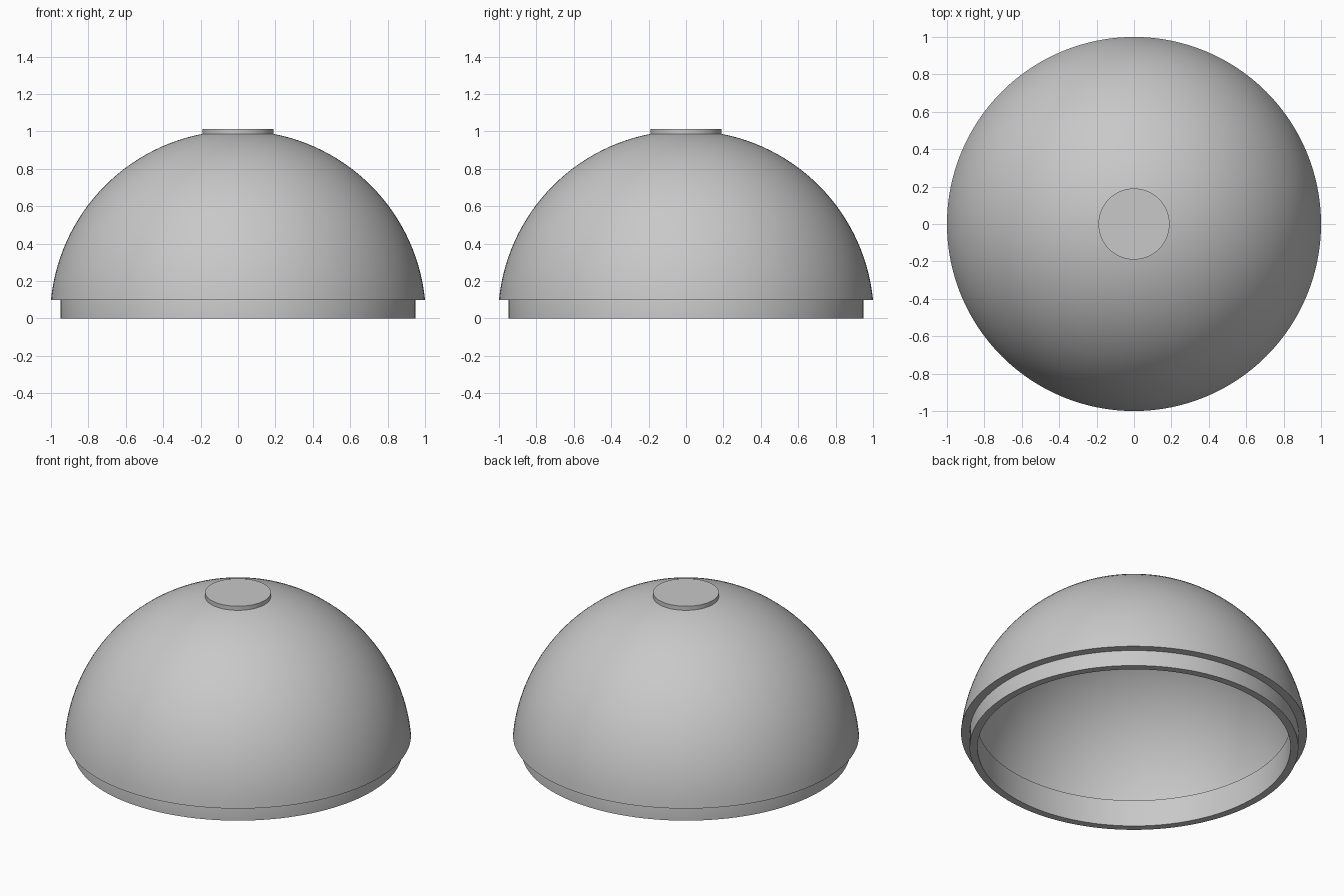
import bpy, bmesh
from math import sin, cos, asin, radians, pi

cube = bpy.data.objects.get("Cube")
if cube:
    bpy.data.objects.remove(cube, do_unlink=True)

# One plain grey for the whole piece
grey = bpy.data.materials.new("light_grey")
grey.use_nodes = True
colour = (0.58, 0.58, 0.58, 1)
grey.diffuse_color = colour
grey.node_tree.nodes["Principled BSDF"].inputs["Base Color"].default_value = colour

SEGMENTS = 128


def lathe(name, profile, closed=False):
    """Spin a list of (radius, height) points around the z axis."""
    bm = bmesh.new()
    verts = [bm.verts.new((r, 0, z)) for r, z in profile]
    edges = [bm.edges.new(pair) for pair in zip(verts, verts[1:])]
    if closed:
        edges.append(bm.edges.new((verts[-1], verts[0])))
    bmesh.ops.spin(bm, geom=verts + edges, cent=(0, 0, 0), axis=(0, 0, 1),
                   angle=2 * pi, steps=SEGMENTS, use_merge=True)
    bmesh.ops.remove_doubles(bm, verts=bm.verts, dist=0.0001)
    bmesh.ops.recalc_face_normals(bm, faces=bm.faces)
    mesh = bpy.data.meshes.new(name)
    bm.to_mesh(mesh)
    bm.free()
    mesh.materials.append(grey)
    obj = bpy.data.objects.new(name, mesh)
    bpy.context.collection.objects.link(obj)
    bpy.ops.object.select_all(action='DESELECT')
    obj.select_set(True)
    bpy.context.view_layer.objects.active = obj
    bpy.ops.object.shade_smooth_by_angle(angle=radians(30))
    return obj


def arc(radius, base, steps=32):
    """Quarter-circle profile from the base height up to the axis."""
    start = asin(base / radius)
    angles = [start + (pi / 2 - start) * i / steps for i in range(steps + 1)]
    return [(radius * cos(a), radius * sin(a)) for a in angles]


# Hollow dome shell with a flat bottom edge
RIM = 0.1
lathe("dome_shell", arc(1.005, RIM) + arc(0.955, RIM)[::-1], closed=True)

# Fitting ring nested inside the shell and hanging below it
lathe("fitting_ring", [(0.95, 0), (0.95, RIM + 0.01), (0.935, 0.17),
                       (0.905, 0.17), (0.905, 0)], closed=True)

# Flat round cap on the crown
lathe("crown_cap", [(0, 0.98), (0.19, 0.98), (0.19, 1.013), (0, 1.013)])
